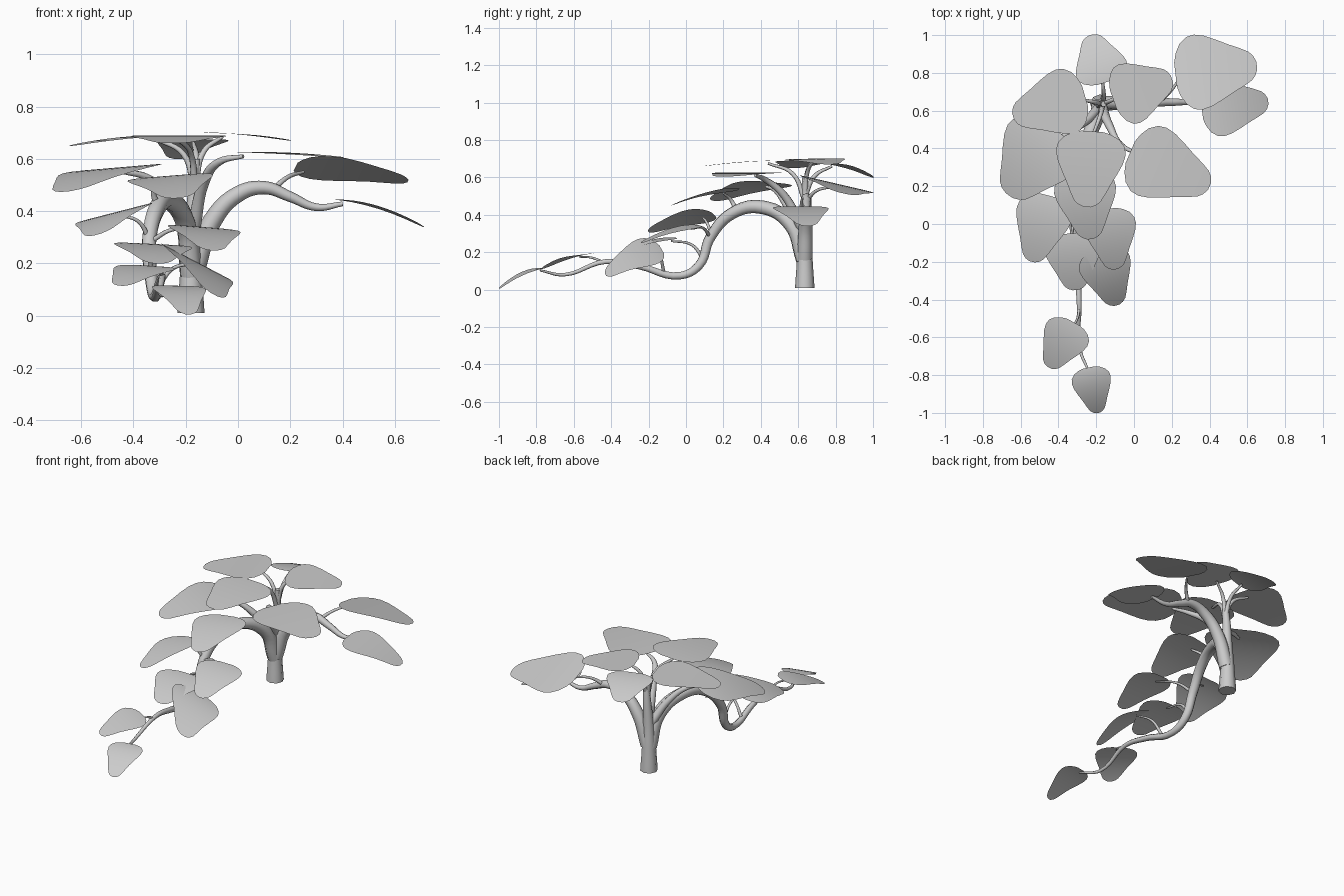
import bpy, bmesh, math
from mathutils import Vector

cube = bpy.data.objects.get("Cube")
if cube:
    bpy.data.objects.remove(cube)


def make_material(name, colour):
    mat = bpy.data.materials.new(name)
    mat.use_nodes = True
    mat.diffuse_color = colour
    bsdf = next(n for n in mat.node_tree.nodes if n.type == 'BSDF_PRINCIPLED')
    bsdf.inputs["Base Color"].default_value = colour
    return mat


GREY = make_material("plain_grey", (0.6, 0.6, 0.6, 1))


def add_object(name, mesh):
    obj = bpy.data.objects.new(name, mesh)
    bpy.context.scene.collection.objects.link(obj)
    mesh.materials.append(GREY)
    # Smooth shading that keeps the cut ends of the tubes crisp
    bpy.ops.object.select_all(action='DESELECT')
    obj.select_set(True)
    bpy.context.view_layer.objects.active = obj
    bpy.ops.object.shade_smooth_by_angle(angle=math.radians(55))


def stem(name, start_radius, end_radius, *points):
    """Tapered tube running smoothly through the points."""
    curve = bpy.data.curves.new(name + "_path", 'CURVE')
    curve.dimensions = '3D'
    curve.bevel_depth = 1
    curve.bevel_resolution = 2
    curve.resolution_u = 6
    curve.use_fill_caps = True
    spline = curve.splines.new('BEZIER')
    spline.bezier_points.add(len(points) - 1)
    for i, (bp, co) in enumerate(zip(spline.bezier_points, points)):
        bp.co = co
        bp.handle_left_type = bp.handle_right_type = 'AUTO'
        f = i / (len(points) - 1)
        bp.radius = start_radius + (end_radius - start_radius) * f
    helper = bpy.data.objects.new(name + "_helper", curve)
    bpy.context.scene.collection.objects.link(helper)
    graph = bpy.context.evaluated_depsgraph_get()
    mesh = bpy.data.meshes.new_from_object(helper.evaluated_get(graph))
    bpy.data.objects.remove(helper)
    mesh.materials.clear()
    add_object(name, mesh)


# Half width of a leaf blade along its length: broad base, blunt tip
BLADE = [(0, .16), (.03, .28), (.09, .4), (.18, .48), (.28, .5), (.4, .47),
         (.54, .4), (.68, .32), (.82, .25), (.92, .19), (.97, .13), (1, .05)]
COLUMNS = 6


def leaf(name, base, tip, width, roll):
    """Thin blade, level at the base and drooping to the tip; roll tilts its right edge up."""
    base, tip = Vector(base), Vector(tip)
    axis = tip - base
    side = Vector((axis.y, -axis.x, 0)).normalized()
    side.z = roll
    bm = bmesh.new()
    rows = []
    for t, half in BLADE:
        centre = base + Vector((axis.x * t, axis.y * t, axis.z * t ** 1.8))
        rows.append([bm.verts.new(centre + side * ((2 * c / COLUMNS - 1) * half * width))
                     for c in range(COLUMNS + 1)])
    for a, b in zip(rows, rows[1:]):
        for c in range(COLUMNS):
            bm.faces.new((a[c], a[c + 1], b[c + 1], b[c]))
    for f in bm.faces:
        f.normal_update()
        if f.normal.z < 0:
            f.normal_flip()
    mesh = bpy.data.meshes.new(name)
    bm.to_mesh(mesh)
    bm.free()
    add_object(name, mesh)


# Trunk and main branches
stem("trunk", .052, .015, (-.18, .635, .01), (-.18, .635, .15), (-.177, .635, .3),
     (-.17, .64, .45), (-.16, .635, .6))
stem("left_branch", .042, .009, (-.17, .635, .17), (-.1, .64, .36), (0, .64, .465),
     (.1, .645, .49), (.2, .645, .455), (.3, .645, .415), (.4, .64, .428))
stem("trailing_branch", .044, .006, (-.18, .63, .16), (-.2, .56, .35), (-.26, .41, .44),
     (-.31, .25, .41), (-.34, .13, .28), (-.33, .07, .13), (-.32, -.03, .075),
     (-.3, -.25, .125), (-.29, -.43, .15), (-.29, -.65, .08), (-.24, -.78, .103))
stem("front_branch", .028, .008, (-.17, .62, .33), (-.13, .52, .51), (-.07, .42, .59), (.02, .37, .61))
stem("right_branch", .028, .008, (-.18, .62, .3), (-.26, .54, .45), (-.35, .48, .53), (-.44, .43, .55))

# Leaf stalks
stem("back_stalk", .015, .007, (-.165, .635, .5), (-.16, .69, .61), (-.17, .78, .66))
stem("crown_left_stalk", .015, .007, (-.165, .635, .5), (-.13, .65, .63), (-.06, .68, .685))
stem("crown_right_stalk", .015, .007, (-.165, .635, .48), (-.21, .645, .62), (-.31, .665, .675))
stem("crown_front_stalk", .015, .007, (-.165, .635, .48), (-.18, .57, .62), (-.23, .44, .675))
stem("back_left_stalk", .012, .006, (.13, .645, .48), (.19, .7, .53), (.25, .78, .55))
stem("arch_stalk", .014, .006, (-.31, .27, .42), (-.32, .24, .48), (-.27, .2, .515))
stem("fall_right_stalk", .01, .005, (-.34, .14, .29), (-.38, .11, .36), (-.45, .09, .385))
stem("fall_left_stalk", .01, .005, (-.34, .13, .28), (-.25, .09, .33), (-.14, .03, .325))
stem("bend_stalk", .01, .005, (-.335, .09, .17), (-.33, .03, .24), (-.32, -.08, .26))
stem("creeping_stalk", .01, .005, (-.31, -.12, .1), (-.25, -.14, .18), (-.17, -.18, .2))
stem("low_stalk", .008, .004, (-.29, -.44, .145), (-.3, -.5, .17), (-.34, -.57, .175))

# Leaves: base, tip, width, roll
LEAVES = {
    "back_leaf": ((-.15, .75, .675), (-.23, 1, .6), .28, 0),
    "back_left_leaf": ((.22, .79, .57), (.65, .84, .515), .4, .23),
    "far_left_leaf": ((.36, .6, .445), (.71, .65, .34), .3, 0),
    "crown_left_leaf": ((-.11, .66, .7), (.2, .77, .67), .33, -.02),
    "crown_right_leaf": ((-.26, .68, .69), (-.64, .57, .65), .35, 0),
    "side_right_leaf": ((-.42, .5, .57), (-.66, .15, .475), .44, -.07),
    "crown_front_leaf": ((-.22, .49, .69), (-.25, .09, .66), .37, 0),
    "arch_leaf": ((-.27, .28, .535), (-.23, -.08, .45), .33, -.08),
    "front_left_leaf": ((-.02, .38, .627), (.4, .2, .605), .39, 0),
    "fall_right_leaf": ((-.45, .15, .4), (-.54, -.2, .31), .3, -.25),
    "fall_left_leaf": ((-.14, .08, .34), (-.1, -.24, .25), .28, .08),
    "bend_leaf": ((-.33, -.05, .275), (-.31, -.35, .2), .3, .05),
    "creeping_leaf": ((-.18, -.13, .215), (-.09, -.43, .08), .28, .5),
    "low_leaf": ((-.32, -.52, .19), (-.45, -.76, .115), .25, .06),
    "end_leaf": ((-.24, -.76, .115), (-.19, -1, .005), .21, .02),
}
for leaf_name, shape in LEAVES.items():
    leaf(leaf_name, *shape)
